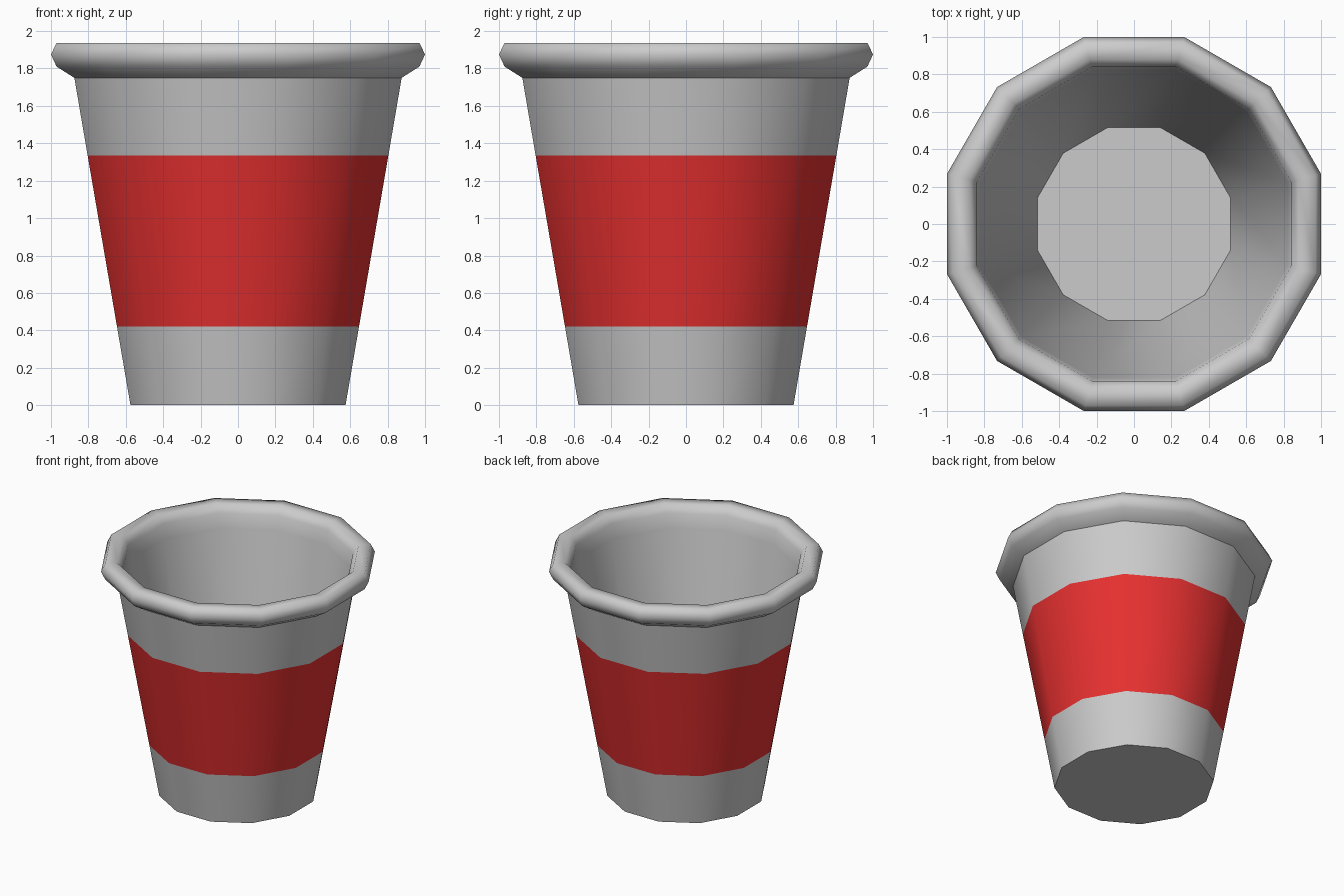
import bpy, bmesh, math

if "Cube" in bpy.data.objects:
    bpy.data.objects.remove(bpy.data.objects["Cube"])

SIDES = 12
HALF = math.pi / SIDES


def lathe(name, profile, cap_start=False, cap_end=False, colour=None):
    """Spin (flat half-width, z) points into a 12-sided surface."""
    bm = bmesh.new()
    rings = []
    for half_width, z in profile:
        r = half_width / math.cos(HALF)
        rings.append([bm.verts.new((r * math.cos(HALF + 2 * HALF * i),
                                    r * math.sin(HALF + 2 * HALF * i), z))
                      for i in range(SIDES)])
    for a, b in zip(rings, rings[1:]):
        for i in range(SIDES):
            j = (i + 1) % SIDES
            bm.faces.new((a[i], a[j], b[j], b[i]))
    if cap_start:
        bm.faces.new(rings[0][::-1])
    if cap_end:
        bm.faces.new(rings[-1])
    mesh = bpy.data.meshes.new(name)
    bm.to_mesh(mesh)
    bm.free()
    obj = bpy.data.objects.new(name, mesh)
    bpy.context.collection.objects.link(obj)
    if colour:
        mat = bpy.data.materials.new(name)
        mat.diffuse_color = colour
        mat.use_nodes = True
        mat.node_tree.nodes["Principled BSDF"].inputs["Base Color"].default_value = mat.diffuse_color
        mesh.materials.append(mat)
    bpy.ops.object.select_all(action='DESELECT')
    obj.select_set(True)
    bpy.context.view_layer.objects.active = obj
    bpy.ops.object.shade_smooth_by_angle(angle=math.radians(70))
    return obj


# Outer wall, split around the coloured band
lathe("lower_wall", [(0.575, 0), (0.647, 0.42)], cap_start=True)
lathe("red_band", [(0.647, 0.42), (0.804, 1.335)], colour=(0.8, 0.03, 0.03, 1))
lathe("upper_wall", [(0.804, 1.335), (0.875, 1.75)])

# Rolled rim
lathe("rolled_rim", [(0.875, 1.75), (0.97, 1.81), (1.0, 1.875), (0.97, 1.937),
                     (0.88, 1.937), (0.84, 1.875), (0.82, 1.75)])

# Inside wall and floor
lathe("inner_wall", [(0.82, 1.75), (0.517, 0.05)], cap_end=True)
